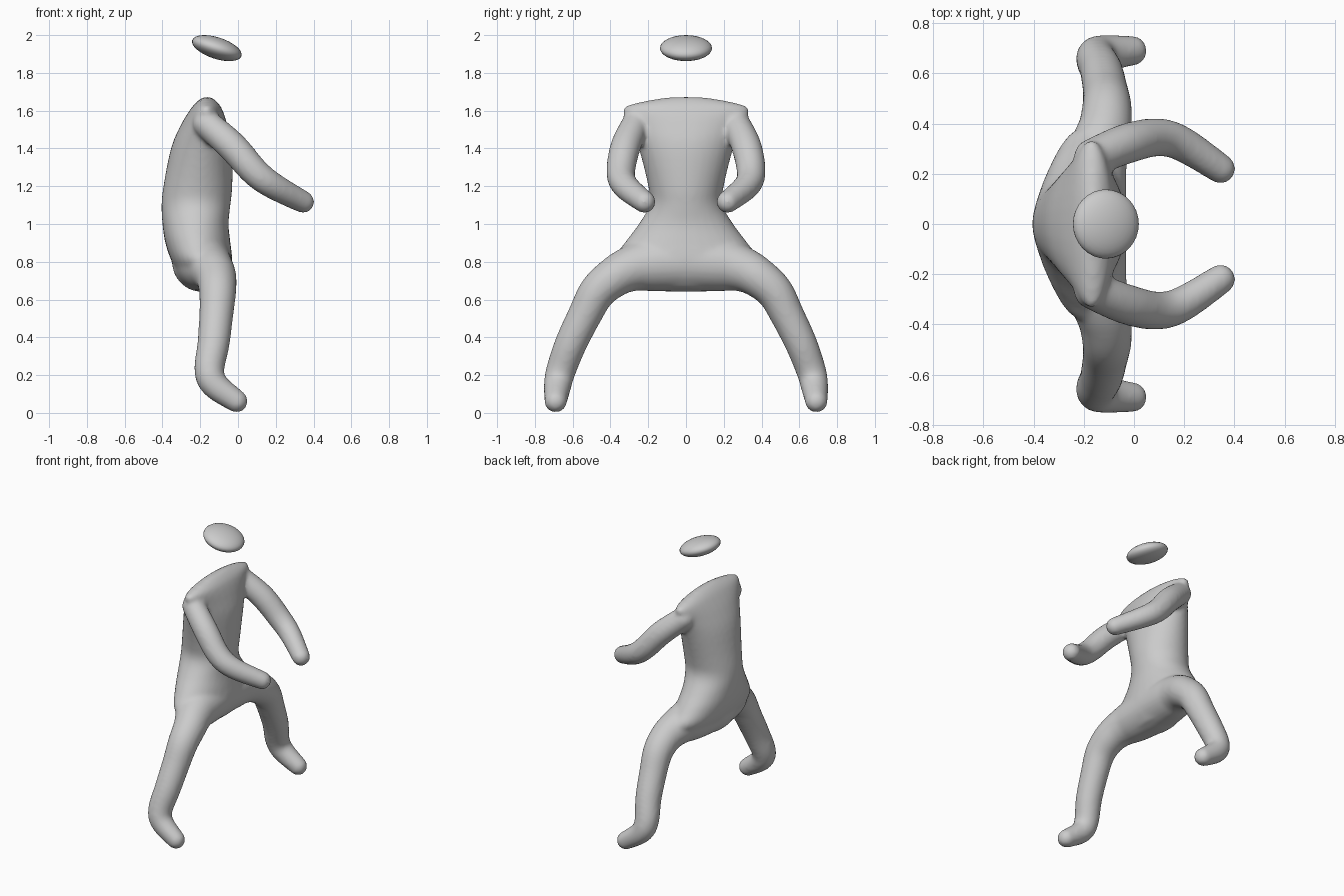
import bpy, bmesh, math
from mathutils import Vector, Matrix

if "Cube" in bpy.data.objects:
    bpy.data.objects.remove(bpy.data.objects["Cube"])

clay = bpy.data.materials.new("clay_grey")
clay.diffuse_color = (0.6, 0.6, 0.6, 1)
clay.use_nodes = True
clay.node_tree.nodes["Principled BSDF"].inputs["Base Color"].default_value = clay.diffuse_color
SIDES = 32


def spline(rows, steps=6):
    """Catmull-Rom interpolation through rows of numbers."""
    rows = [Vector(r) for r in rows]
    out = []
    for i in range(len(rows) - 1):
        p0, p1 = rows[max(i - 1, 0)], rows[i]
        p2, p3 = rows[i + 1], rows[min(i + 2, len(rows) - 1)]
        for s in range(steps):
            t = s / steps
            out.append(0.5 * (2 * p1 + (p2 - p0) * t + (2 * p0 - 5 * p1 + 4 * p2 - p3) * t * t
                              + (3 * p1 - p0 - 3 * p2 + p3) * t ** 3))
    return out + [rows[-1]]


def loft(bm, rings):
    """Closed skin through rings of equal point count."""
    part = bmesh.new()
    loops = [[part.verts.new(p) for p in ring] for ring in rings]
    for a, b in zip(loops, loops[1:]):
        for i in range(SIDES):
            j = (i + 1) % SIDES
            part.faces.new((a[i], a[j], b[j], b[i]))
    part.faces.new(loops[0])
    part.faces.new(loops[-1])
    bmesh.ops.recalc_face_normals(part, faces=part.faces)
    mesh = bpy.data.meshes.new("part")
    part.to_mesh(mesh)
    part.free()
    bm.from_mesh(mesh)
    bpy.data.meshes.remove(mesh)


def limb(bm, rows, side):
    """Round tapering tube through (x, y, z, radius), with ball ends."""
    pts = spline([(x, y * side, z, r) for x, y, z, r in rows])
    centres = [p.to_3d() for p in pts]
    rings, normal = [], Vector((1, 0, 0.3))
    for i, c in enumerate(centres):
        tangent = (centres[min(i + 1, len(pts) - 1)] - centres[max(i - 1, 0)]).normalized()
        normal = (normal - tangent * normal.dot(tangent)).normalized()
        other = tangent.cross(normal)
        rings.append([c + pts[i][3] * (normal * math.cos(a) + other * math.sin(a))
                      for a in (k * math.tau / SIDES for k in range(SIDES))])
    loft(bm, rings)
    for i in (0, -1):
        bmesh.ops.create_uvsphere(bm, u_segments=SIDES, v_segments=16, radius=pts[i][3],
                                  matrix=Matrix.Translation(centres[i]))


def finish(name, bm):
    mesh = bpy.data.meshes.new(name)
    bm.to_mesh(mesh)
    bm.free()
    mesh.materials.append(clay)
    mesh.polygons.foreach_set("use_smooth", [True] * len(mesh.polygons))
    ob = bpy.data.objects.new(name, mesh)
    bpy.context.collection.objects.link(ob)
    return ob


bm = bmesh.new()

# Torso: z, back x, front x, half width
torso = [(0.66, -0.24, -0.10, 0.20), (0.72, -0.30, -0.05, 0.30), (0.80, -0.35, -0.03, 0.39),
         (0.90, -0.385, -0.04, 0.325), (1.00, -0.40, -0.05, 0.25), (1.10, -0.405, -0.04, 0.195),
         (1.20, -0.395, -0.03, 0.20), (1.40, -0.355, -0.03, 0.25), (1.52, -0.305, -0.055, 0.295),
         (1.61, -0.25, -0.085, 0.335), (1.65, -0.215, -0.115, 0.22), (1.672, -0.18, -0.145, 0.08)]
rings = []
for z, back, front, half in spline(torso, 4):
    rings.append([((back + front) / 2 + (front - back) / 2 * math.cos(a), half * math.sin(a), z)
                  for a in (k * math.tau / SIDES for k in range(SIDES))])
loft(bm, rings)

# Legs from pelvis to toe, arms from shoulder to hand
leg = [(-0.19, -0.02, 0.80, 0.16), (-0.17, 0.19, 0.785, 0.142), (-0.14, 0.30, 0.76, 0.12),
       (-0.115, 0.385, 0.715, 0.107), (-0.108, 0.47, 0.64, 0.098), (-0.115, 0.535, 0.52, 0.09),
       (-0.13, 0.61, 0.365, 0.085), (-0.152, 0.662, 0.225, 0.079), (-0.12, 0.68, 0.145, 0.073),
       (-0.008, 0.69, 0.062, 0.06)]
arm = [(-0.165, 0.265, 1.53, 0.075), (-0.03, 0.32, 1.41, 0.08), (0.09, 0.345, 1.275, 0.076),
       (0.19, 0.32, 1.20, 0.07), (0.345, 0.22, 1.117, 0.059)]
for side in (-1, 1):
    limb(bm, leg, side)
    limb(bm, arm, side)

# Fuse torso and limbs into one soft body
body = finish("body", bm)
fuse = body.modifiers.new("fuse", "REMESH")
fuse.mode = "VOXEL"
fuse.voxel_size = 0.013
fuse.use_smooth_shade = True
soften = body.modifiers.new("soften", "SMOOTH")
soften.factor = 0.5
soften.iterations = 8

# Head: floating tilted disc
bm = bmesh.new()
bmesh.ops.create_uvsphere(
    bm, u_segments=32, v_segments=16, radius=1,
    matrix=Matrix.Translation((-0.112, 0, 1.931)) @ Matrix.Rotation(math.radians(18), 4, "Y")
    @ Matrix.Diagonal((0.137, 0.138, 0.057, 1)))
finish("head", bm)
